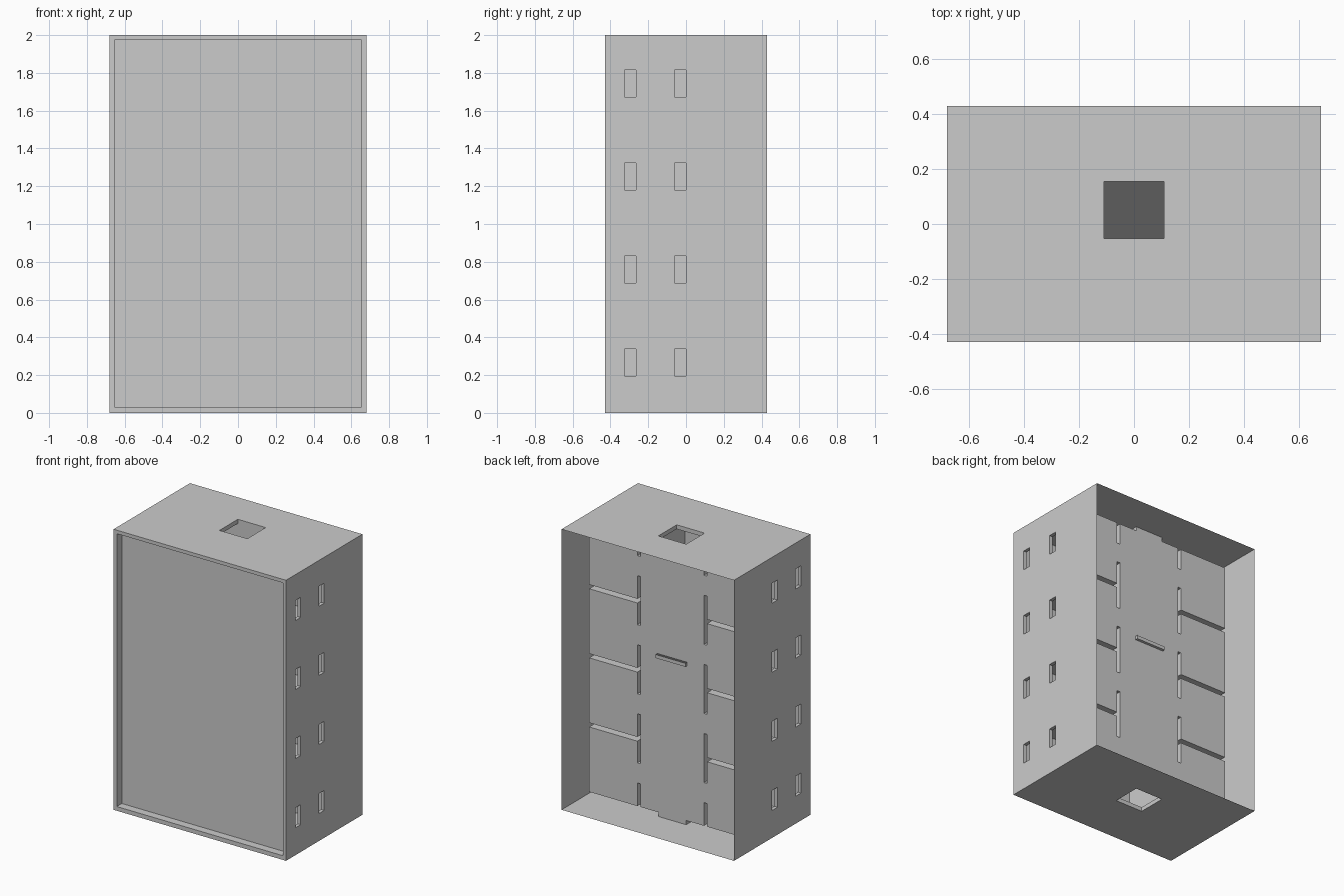
import bpy, bmesh
from math import radians

default = bpy.data.objects.get("Cube")
if default:
    bpy.data.objects.remove(default, do_unlink=True)


def make_material(name, value):
    mat = bpy.data.materials.new(name)
    mat.use_nodes = True
    color = (value, value, value, 1.0)
    mat.diffuse_color = color
    mat.node_tree.nodes["Principled BSDF"].inputs["Base Color"].default_value = color
    return mat


grey = make_material("light grey", 0.6)
dark = make_material("dark grey", 0.11)


def box(name, x, y, z):
    """Box from three (low, high) ranges."""
    bm = bmesh.new()
    bmesh.ops.create_cube(bm, size=1)
    for v in bm.verts:
        v.co = [r[0] if c < 0 else r[1] for c, r in zip(v.co, (x, y, z))]
    mesh = bpy.data.meshes.new(name)
    bm.to_mesh(mesh)
    bm.free()
    obj = bpy.data.objects.new(name, mesh)
    bpy.context.collection.objects.link(obj)
    return obj


W, D, H = 0.68, 0.43, 2.0       # half width, half depth, height
WALL = 0.025
ROOM_Y = (-0.345, 0.155)        # depth range of the rooms
PITCH = 0.4925                  # storey spacing

shell = box("building_shell", (-W, W), (-D, D), (0, H))
cutters = []


def cut(x, y, z):
    obj = box("cutter", x, y, z)
    obj.hide_render = True
    cutters.append(obj)


# Recessed front panel and full-height central hall
cut((-W + WALL, W - WALL), (-D - 0.1, -0.373), (0.03, 1.975))
cut((-0.25, 0.25), ROOM_Y, (0.03, 1.97))

# Shaft openings in roof and floor
for z in ((-0.1, 0.1), (1.9, 2.1)):
    cut((-0.11, 0.11), (-0.052, 0.155), z)

# Rooms, doorways and side windows, storey by storey
for level in range(4):
    base = level * PITCH
    opening = (base + 0.195, base + 0.338)
    for side in (-1, 1):
        def span(a, b):
            return tuple(sorted((side * a, side * b)))
        cut(span(0.275, W - WALL), ROOM_Y, (base + 0.03, base + 0.4925))
        cut(span(0.2, 0.3), (0.095, 0.155), opening)
        for y in (-0.325, -0.06):
            cut(span(0.6, 0.75), (y, y + 0.06), opening)

for c in cutters:
    mod = shell.modifiers.new("cut", "BOOLEAN")
    mod.operation = "DIFFERENCE"
    mod.solver = "EXACT"
    mod.object = c

bpy.context.view_layer.update()
graph = bpy.context.evaluated_depsgraph_get()
result = bpy.data.meshes.new_from_object(shell.evaluated_get(graph))
shell.modifiers.clear()
shell.data = result
for c in cutters:
    bpy.data.objects.remove(c, do_unlink=True)

# Open the back of the building
bm = bmesh.new()
bm.from_mesh(result)
back = [f for f in bm.faces if f.calc_center_median().y > D - 0.001]
bmesh.ops.delete(bm, geom=back, context="FACES")
bmesh.ops.dissolve_limit(bm, angle_limit=radians(1), verts=bm.verts, edges=bm.edges)
bm.to_mesh(result)
bm.free()
result.materials.clear()
result.materials.append(grey)

# Platform inside the shaft, dark on top
platform = box("shaft_platform", (-0.118, 0.118), (-0.06, 0.175), (1.135, 1.16))
platform.data.materials.append(grey)
platform.data.materials.append(dark)
for poly in platform.data.polygons:
    poly.material_index = 1 if poly.normal.z > 0.5 else 0
